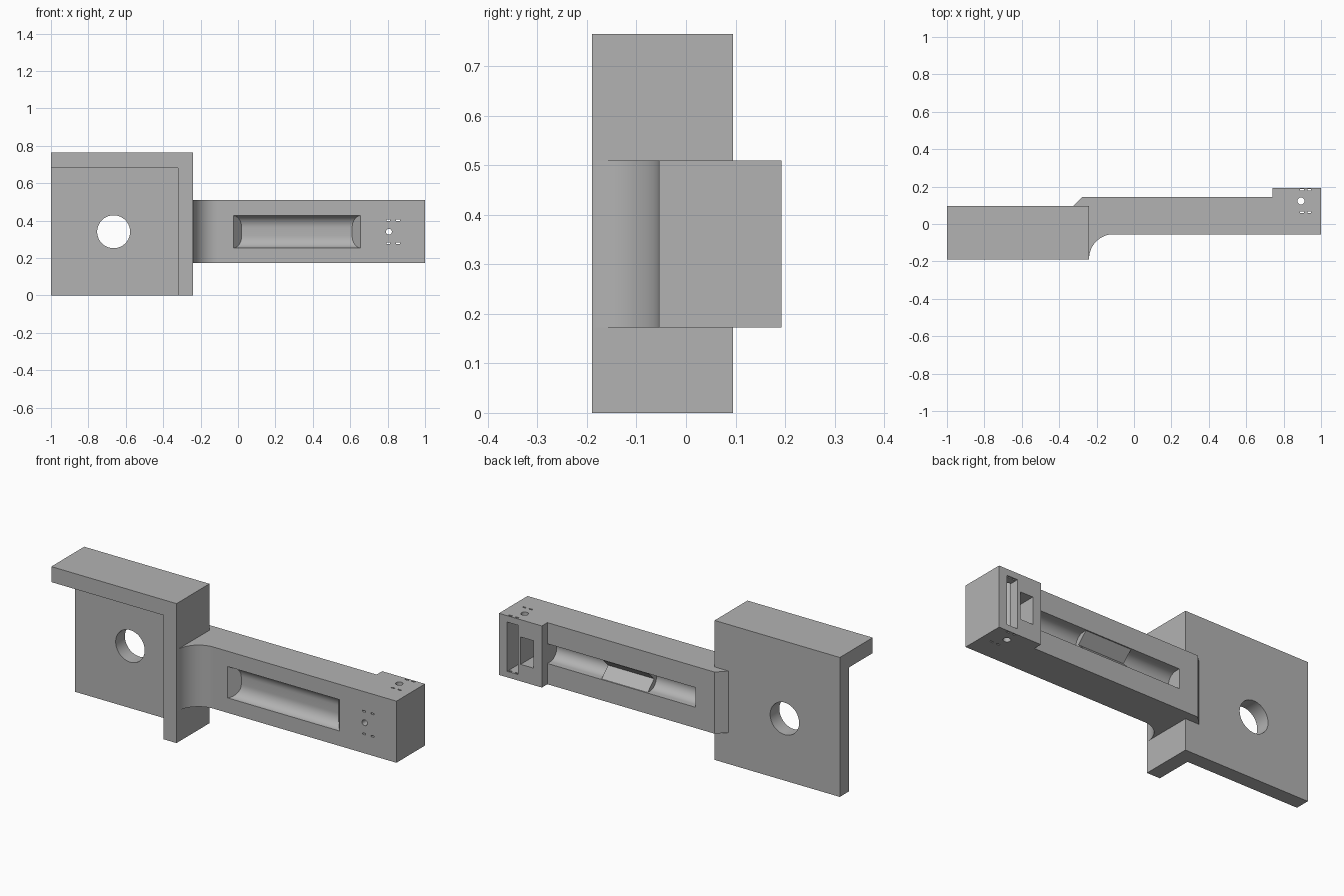
import bpy, bmesh
from math import sin, cos, pi
from mathutils import Matrix

old = bpy.data.objects.get("Cube")
if old:
    bpy.data.objects.remove(old, do_unlink=True)

grey = bpy.data.materials.new("plain_grey")
grey.use_nodes = True
COLOUR = (0.45, 0.45, 0.45, 1)
grey.diffuse_color = COLOUR
grey.node_tree.nodes["Principled BSDF"].inputs["Base Color"].default_value = COLOUR


def make(name, bm):
    bmesh.ops.recalc_face_normals(bm, faces=bm.faces)
    mesh = bpy.data.meshes.new(name)
    bm.to_mesh(mesh)
    bm.free()
    mesh.materials.append(grey)
    ob = bpy.data.objects.new(name, mesh)
    bpy.context.collection.objects.link(ob)
    return ob


def loft(name, rings):
    """Closed solid through a list of equal-length point rings."""
    bm = bmesh.new()
    loops = [[bm.verts.new(p) for p in ring] for ring in rings]
    n = len(loops[0])
    for a, b in zip(loops, loops[1:]):
        for i in range(n):
            bm.faces.new((a[i], a[(i + 1) % n], b[(i + 1) % n], b[i]))
    bm.faces.new(loops[0])
    bm.faces.new(loops[-1])
    return make(name, bm)


def box(name, x, y, z):
    rect = [(x[0], y[0]), (x[1], y[0]), (x[1], y[1]), (x[0], y[1])]
    return loft(name, [[(u, v, h) for u, v in rect] for h in z])


def rod(name, axis, centre, radius, length, sides=48):
    bm = bmesh.new()
    bmesh.ops.create_cone(bm, cap_ends=True, segments=sides, radius1=radius,
                          radius2=radius, depth=length)
    turn = {"x": Matrix.Rotation(pi / 2, 4, "Y"),
            "y": Matrix.Rotation(pi / 2, 4, "X"), "z": Matrix()}[axis]
    bm.transform(Matrix.Translation(centre) @ turn)
    return make(name, bm)


def cut(target, cutters):
    for c in cutters:
        c.hide_render = True
        mod = target.modifiers.new("cut", "BOOLEAN")
        mod.operation = "DIFFERENCE"
        mod.solver = "EXACT"
        mod.object = c
    bpy.context.view_layer.update()
    result = bpy.data.meshes.new_from_object(
        target.evaluated_get(bpy.context.evaluated_depsgraph_get()))
    target.modifiers.clear()
    target.data = result
    for c in cutters:
        bpy.data.objects.remove(c, do_unlink=True)


def smooth(ob):
    bpy.ops.object.select_all(action="DESELECT")
    ob.select_set(True)
    bpy.context.view_layer.objects.active = ob
    bpy.ops.object.shade_smooth_by_angle()


MID = 0.34           # height of the arm's centre line
FRONT = -0.055       # arm front face
BACK = 0.145         # arm back face
BORE_Y = 0.118       # depth position of the long bore

# Mounting bracket: back plate with a top and side flange
bracket = box("mounting_bracket", (-1, -0.24), (-0.19, 0.095), (0, 0.765))
cut(bracket, [
    box("bracket_recess", (-1.2, -0.32), (-0.4, 0.015), (-0.2, 0.68)),
    rod("bolt_hole", "y", (-0.665, 0, MID), 0.088, 1, 64)])
smooth(bracket)

# Arm outline seen from above, with a concave fillet into the flange
R = 0.13
fillet = [(-0.24 + R - R * cos(a), FRONT - R + R * sin(a))
          for a in [i * pi / 32 for i in range(17)]]
outline = fillet + [(1, FRONT), (1, 0.193), (0.74, 0.193), (0.74, BACK),
                    (-0.275, BACK), (-0.325, 0.095), (-0.24, 0.095)]
arm = loft("arm", [[(x, y, z) for x, y in outline] for z in (0.172, 0.51)])

# Front pocket with a rounded floor and sloping ends
rings = []
for k in range(-1, 13):
    a = max(k, 0) / 12 * pi / 2
    y = FRONT + 0.055 * sin(a) if k >= 0 else FRONT - 0.03
    hx = 0.34 - 0.045 * sin(a)
    hz = 0.086 - 0.066 * (1 - cos(a))
    rings.append([(0.315 + sx * hx, y, MID + sz * hz)
                  for sx, sz in ((-1, -1), (1, -1), (1, 1), (-1, 1))])
cutters = [loft("front_pocket", rings)]


# Back channel: round troughs at both ends and a V groove between them
def channel(name, profile, x0, x1):
    return loft(name, [[(x, y, MID + z) for y, z in profile] for x in (x0, x1)])


r = 0.054
trough = [(BORE_Y - r * sin(a), r * cos(a))
          for a in [i * pi / 24 for i in range(25)]] + [(0.18, -r), (0.18, r)]
vee = [(0.083, 0), (0.139, 0.054), (0.18, 0.054), (0.18, -0.054), (0.139, -0.054)]
cutters += [channel("inner_trough", trough, -0.16, 0.135),
            channel("vee_groove", vee, 0.13, 0.42),
            channel("outer_trough", trough, 0.415, 0.74)]

# Head: long bore and two windows in the back
cutters += [rod("head_bore", "x", (0.9, BORE_Y, MID), 0.044, 0.4),
            box("tall_window", (0.885, 0.95), (0.045, 0.3), (0.205, 0.475)),
            box("short_window", (0.79, 0.868), (0.045, 0.3), (0.265, 0.415))]

# Small round holes and pin slots into the windows
cutters += [rod("front_pin_hole", "y", (0.807, -0.02, MID), 0.016, 0.2, 24),
            rod("cross_pin_hole", "z", (0.893, 0.123, MID), 0.019, 0.6, 24)]
for side in (-1, 1):
    for x in (0.803, 0.855):
        z = MID + side * 0.062
        cutters.append(box("front_slot", (x - 0.01, x + 0.01), (-0.1, 0.08),
                           (z - 0.004, z + 0.004)))
    for x in (0.898, 0.937):
        y = 0.123 + side * 0.06
        cutters.append(box("cross_slot", (x - 0.01, x + 0.01),
                           (y - 0.004, y + 0.004), (0, 0.7)))
cut(arm, cutters)
smooth(arm)
